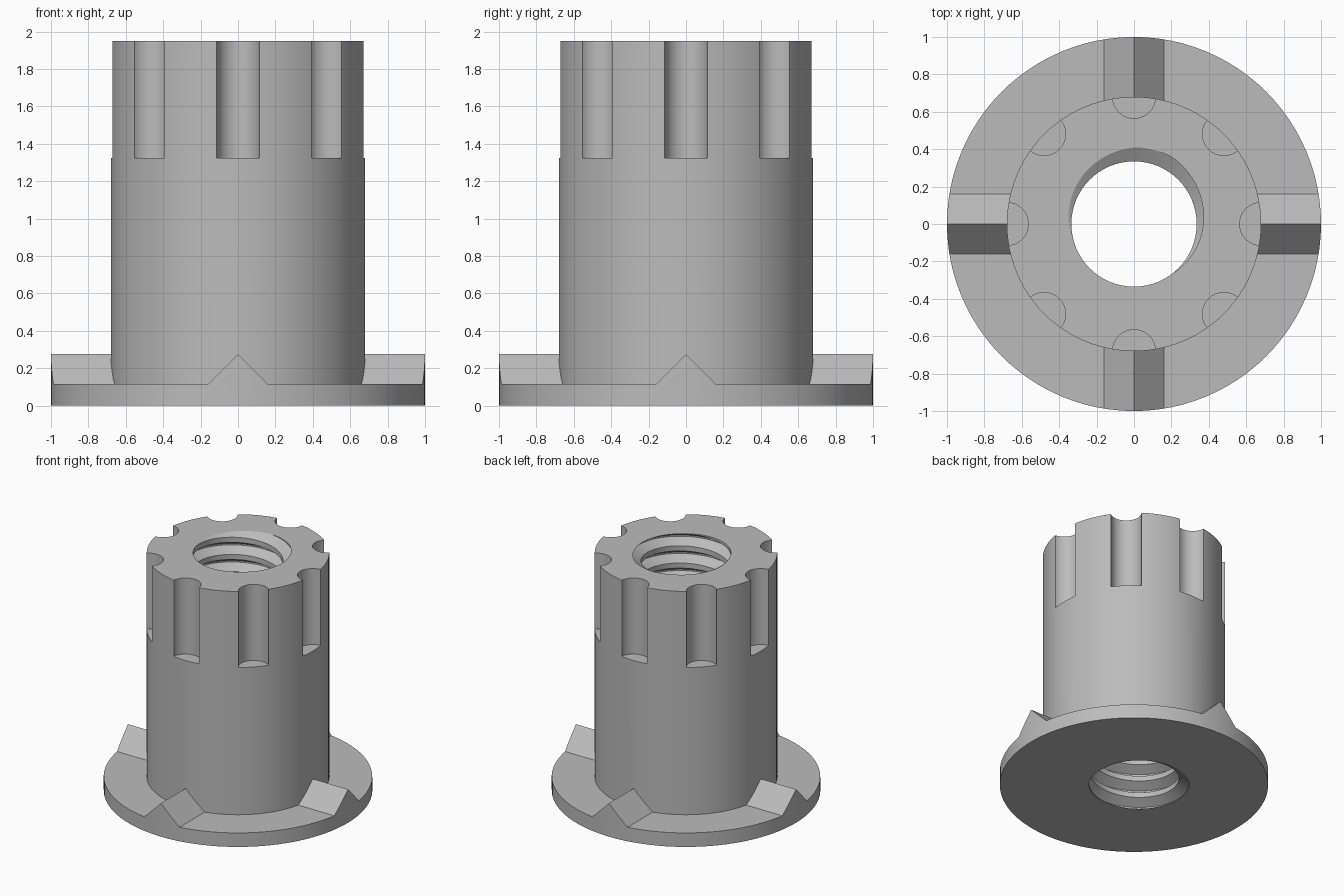
import bpy, bmesh, math
from mathutils import Matrix

if "Cube" in bpy.data.objects:
    bpy.data.objects.remove(bpy.data.objects["Cube"], do_unlink=True)

HEIGHT = 1.95
BODY_R = 0.68
FLANGE_TOP = 0.115
RIDGE_TOP = 0.275
NOTCH_FLOOR = 1.325
PITCH = 0.141
SIDES = 96

grey = bpy.data.materials.new("plain grey")
grey.use_nodes = True
colour = (0.5, 0.5, 0.5, 1)
grey.diffuse_color = colour
grey.node_tree.nodes["Principled BSDF"].inputs["Base Color"].default_value = colour


def add_object(name, bm):
    bmesh.ops.recalc_face_normals(bm, faces=bm.faces)
    mesh = bpy.data.meshes.new(name)
    bm.to_mesh(mesh)
    bm.free()
    mesh.materials.append(grey)
    obj = bpy.data.objects.new(name, mesh)
    bpy.context.collection.objects.link(obj)
    return obj


def cylinder(name, radius, low, high, x=0, y=0, sides=SIDES):
    bm = bmesh.new()
    bmesh.ops.create_cone(bm, cap_ends=True, segments=sides, radius1=radius,
                          radius2=radius, depth=high - low,
                          matrix=Matrix.Translation((x, y, (low + high) / 2)))
    return add_object(name, bm)


def combine(target, tool, operation):
    mod = target.modifiers.new(operation.lower(), 'BOOLEAN')
    mod.operation = operation
    mod.solver = 'EXACT'
    mod.object = tool
    bpy.context.view_layer.objects.active = target
    bpy.ops.object.modifier_apply(modifier=mod.name)
    bpy.data.objects.remove(tool, do_unlink=True)


def ridge_bar(angle):
    # Triangular bar running right across the flange
    bm = bmesh.new()
    base = 0.05
    half = RIDGE_TOP - base
    verts = [bm.verts.new((-1.2, y, z))
             for y, z in ((-half, base), (half, base), (0, RIDGE_TOP))]
    face = bm.faces.new(verts)
    new = bmesh.ops.extrude_face_region(bm, geom=[face])["geom"]
    bmesh.ops.translate(bm, vec=(2.4, 0, 0),
                        verts=[v for v in new if isinstance(v, bmesh.types.BMVert)])
    bmesh.ops.rotate(bm, verts=bm.verts, matrix=Matrix.Rotation(angle, 3, 'Z'))
    return add_object("ridge_bar", bm)


def thread_radius(phase):
    # Flat crest, sloping flanks and a narrow root at phase zero
    d = abs((phase + 0.5) % 1 - 0.5)
    t = min(max((d - 0.04) / 0.31, 0), 1)
    return 0.41 + (0.335 - 0.41) * t


def threaded_cutter():
    # Helical columns, clamped level at both ends and capped
    bm = bmesh.new()
    steps = 64
    low, high = -0.05, HEIGHT + 0.05
    marks = (-0.35, -0.04, 0.04, 0.35)
    columns = []
    for j in range(steps + 1):
        turn = j / steps
        column = []
        for k in range(-3, 18):
            for m in marks:
                z = min(max((k + m + turn) * PITCH, low), high)
                r = thread_radius(z / PITCH - turn)
                a = math.tau * (turn + 0.375)
                column.append(bm.verts.new((r * math.cos(a), r * math.sin(a), z)))
        columns.append(column)
    for a, b in zip(columns, columns[1:]):
        for i in range(len(a) - 1):
            bm.faces.new((a[i], b[i], b[i + 1], a[i + 1]))
    bmesh.ops.remove_doubles(bm, verts=bm.verts, dist=0.0002)
    bmesh.ops.holes_fill(bm, edges=[e for e in bm.edges if e.is_boundary], sides=0)
    bmesh.ops.triangulate(bm, faces=bm.faces)
    return add_object("thread_cutter", bm)


# Flange with four raised ridges
bm = bmesh.new()
bmesh.ops.create_cube(bm, size=1, matrix=Matrix.Translation((0, 0, FLANGE_TOP / 2))
                      @ Matrix.Diagonal((2.4, 2.4, FLANGE_TOP, 1)))
nut = add_object("flanged_threaded_insert", bm)
for i in range(2):
    combine(nut, ridge_bar(i * math.pi / 2), 'UNION')
combine(nut, cylinder("flange_edge", 1, -0.1, 0.5), 'INTERSECT')

# Barrel with eight round notches around the top
combine(nut, cylinder("barrel", BODY_R, 0.03, HEIGHT), 'UNION')
for i in range(8):
    a = i * math.tau / 8
    notch = cylinder("notch", 0.115, NOTCH_FLOOR, HEIGHT + 0.1,
                     BODY_R * math.cos(a), BODY_R * math.sin(a), 32)
    combine(nut, notch, 'DIFFERENCE')

# Threaded bore through the whole part
combine(nut, threaded_cutter(), 'DIFFERENCE')

bpy.ops.object.select_all(action='DESELECT')
nut.select_set(True)
bpy.context.view_layer.objects.active = nut
bpy.ops.object.shade_smooth_by_angle(angle=math.radians(25))
